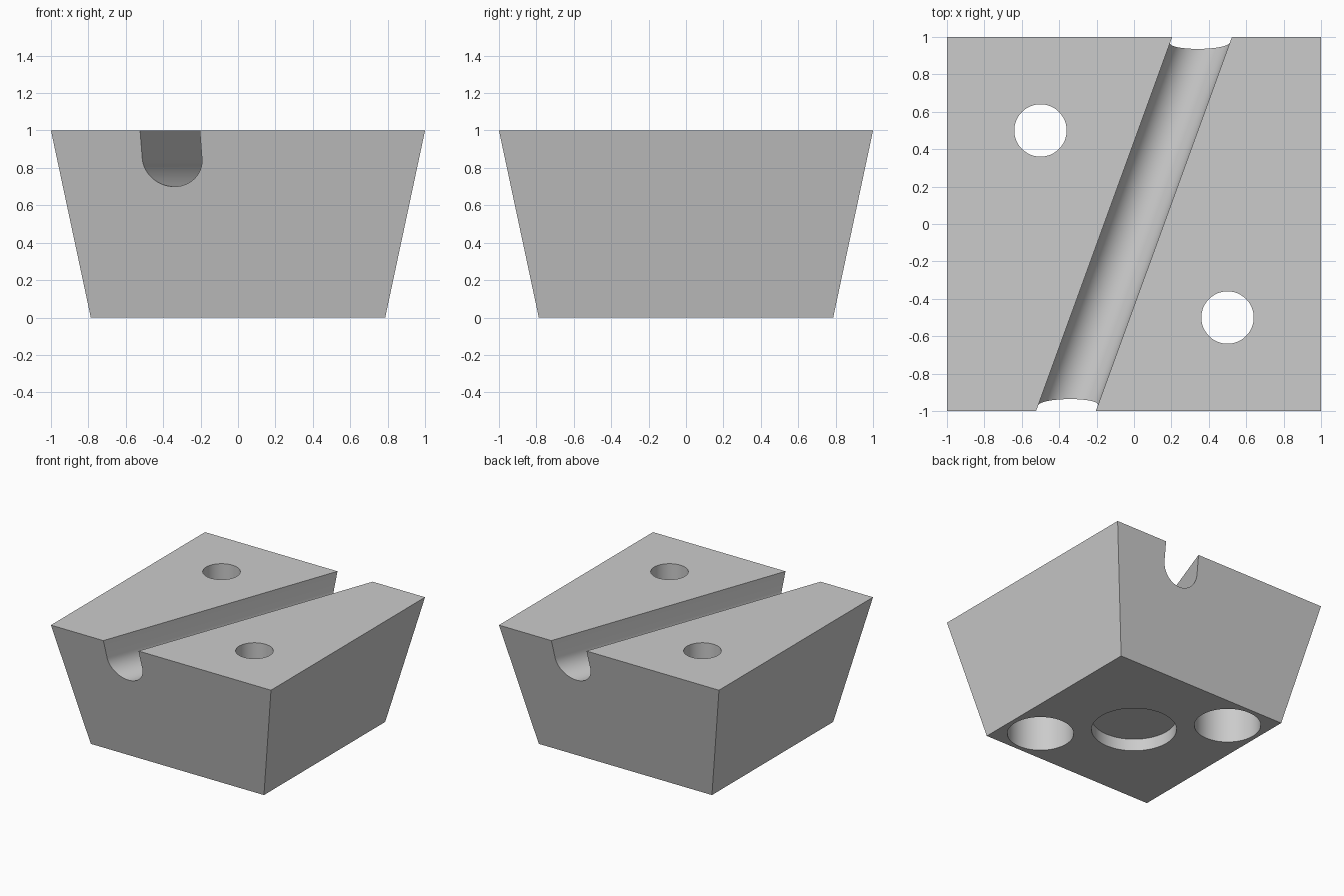
import bpy, bmesh, math
from mathutils import Matrix, Vector

cube = bpy.data.objects.get("Cube")
if cube:
    bpy.data.objects.remove(cube, do_unlink=True)

TOP, BASE, HEIGHT = 1.0, 0.787, 1.0

grey = bpy.data.materials.new("plain_grey")
grey.use_nodes = True
grey.diffuse_color = (0.6, 0.6, 0.6, 1)
grey.node_tree.nodes["Principled BSDF"].inputs["Base Color"].default_value = (0.6, 0.6, 0.6, 1)


def make_object(name, bm):
    bmesh.ops.recalc_face_normals(bm, faces=bm.faces)
    mesh = bpy.data.meshes.new(name)
    bm.to_mesh(mesh)
    bm.free()
    mesh.materials.append(grey)
    obj = bpy.data.objects.new(name, mesh)
    bpy.context.collection.objects.link(obj)
    return obj


def bore(name, x, y, radius, bottom, top):
    bm = bmesh.new()
    bmesh.ops.create_cone(bm, cap_ends=True, segments=64, radius1=radius, radius2=radius,
                          depth=top - bottom,
                          matrix=Matrix.Translation((x, y, (top + bottom) / 2)))
    return make_object(name, bm)


def round_bottom_slot(name, radius, axis_z, length, angle):
    # U-shaped profile pushed along the slot direction
    steps = 32
    arc = [math.pi + math.pi * i / steps for i in range(steps + 1)]
    profile = [(radius * math.cos(a), axis_z + radius * math.sin(a)) for a in arc]
    profile += [(radius, HEIGHT + 0.2), (-radius, HEIGHT + 0.2)]
    bm = bmesh.new()
    face = bm.faces.new([bm.verts.new((x, -length / 2, z)) for x, z in profile])
    result = bmesh.ops.extrude_face_region(bm, geom=[face])
    moved = [v for v in result["geom"] if isinstance(v, bmesh.types.BMVert)]
    bmesh.ops.translate(bm, verts=moved, vec=Vector((0, length, 0)))
    bmesh.ops.rotate(bm, verts=bm.verts, matrix=Matrix.Rotation(angle, 3, "Z"))
    return make_object(name, bm)


# Tapered block, wider at the top
bm = bmesh.new()
bmesh.ops.create_cube(bm, size=2)
for v in bm.verts:
    half = TOP if v.co.z > 0 else BASE
    v.co = (half * v.co.x, half * v.co.y, HEIGHT if v.co.z > 0 else 0)
block = make_object("tapered_block", bm)

# Diagonal slot, shallow base pocket and two counterbored screw holes
cutters = [round_bottom_slot("slot_cutter", 0.15, 0.85, 3, math.radians(-20)),
           bore("base_pocket_cutter", 0, 0, 0.32, -0.1, 0.1)]
for side in (-1, 1):
    x, y = 0.5 * side, -0.5 * side
    cutters.append(bore("screw_hole_cutter", x, y, 0.14, -0.2, HEIGHT + 0.2))
    cutters.append(bore("screw_head_cutter", x, y, 0.25, -0.1, 0.5))

bpy.ops.object.select_all(action="DESELECT")
bpy.context.view_layer.objects.active = block
block.select_set(True)
for cutter in cutters:
    mod = block.modifiers.new("cut", "BOOLEAN")
    mod.operation = "DIFFERENCE"
    mod.solver = "EXACT"
    mod.object = cutter
    bpy.ops.object.modifier_apply(modifier=mod.name)
    bpy.data.objects.remove(cutter, do_unlink=True)

bpy.ops.object.shade_smooth_by_angle(angle=math.radians(30))
